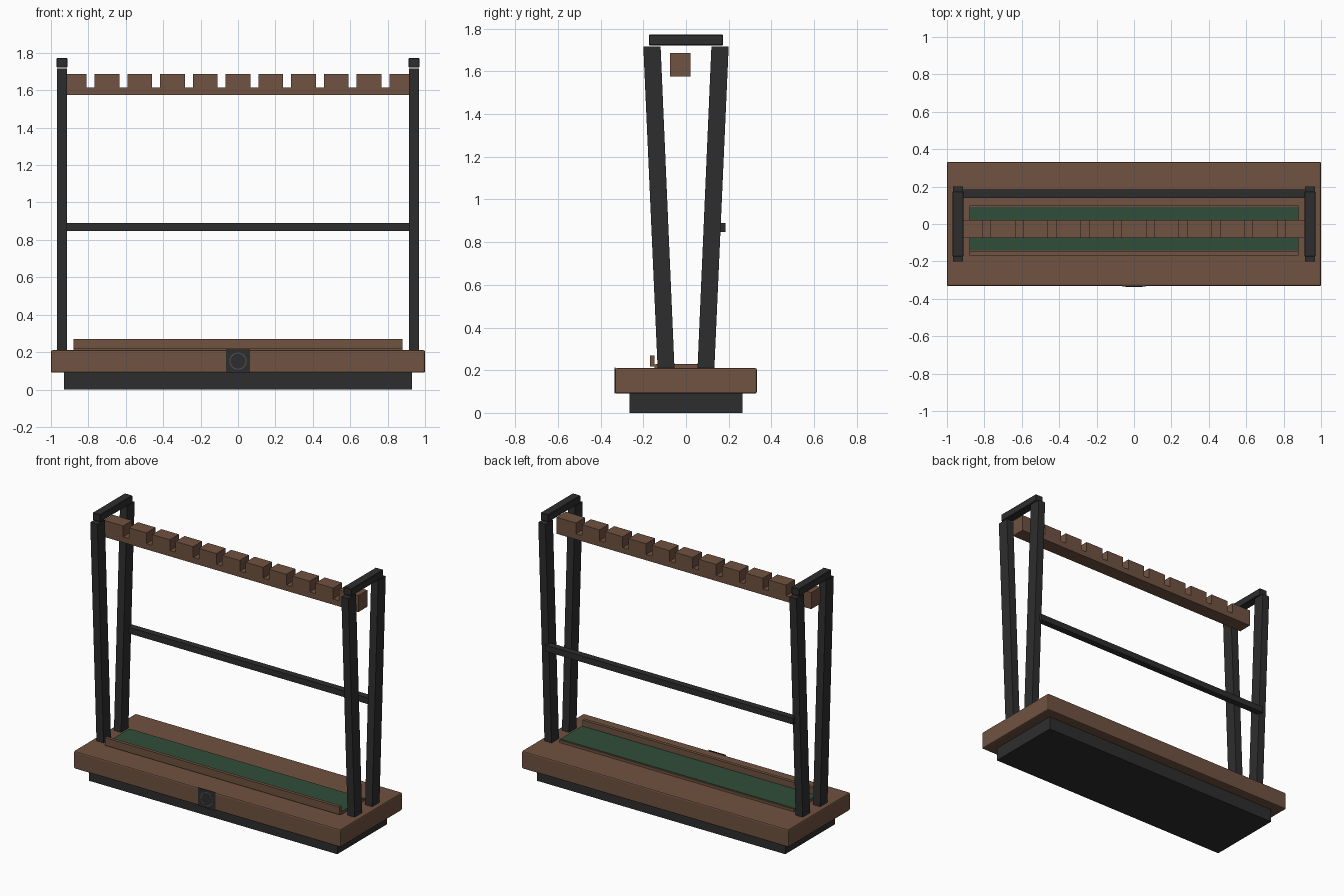
import bpy, bmesh, math

if "Cube" in bpy.data.objects:
    bpy.data.objects.remove(bpy.data.objects["Cube"])


def material(name, rgb):
    m = bpy.data.materials.new(name)
    m.diffuse_color = (*rgb, 1)
    m.use_nodes = True
    m.node_tree.nodes["Principled BSDF"].inputs["Base Color"].default_value = m.diffuse_color
    return m


WOOD = material("brown wood", (0.16, 0.085, 0.052))
STEEL = material("black steel", (0.027, 0.027, 0.028))
FELT = material("green felt", (0.030, 0.075, 0.042))
GREY = material("grey inlay", (0.075, 0.075, 0.072))


def finish(name, bm, mat, bevel=0.0, segments=1):
    bmesh.ops.recalc_face_normals(bm, faces=bm.faces)
    mesh = bpy.data.meshes.new(name)
    bm.to_mesh(mesh)
    bm.free()
    ob = bpy.data.objects.new(name, mesh)
    bpy.context.collection.objects.link(ob)
    mesh.materials.append(mat)
    if bevel:
        mod = ob.modifiers.new("soft_edges", 'BEVEL')
        mod.width = bevel
        mod.segments = segments
    return ob


def prism(name, x0, x1, profile, mat, bevel=0.0, segments=1):
    """Extrude a (y, z) profile along x."""
    bm = bmesh.new()
    face = bm.faces.new([bm.verts.new((x0, y, z)) for y, z in profile])
    ext = bmesh.ops.extrude_face_region(bm, geom=[face])["geom"]
    verts = [v for v in ext if isinstance(v, bmesh.types.BMVert)]
    bmesh.ops.translate(bm, verts=verts, vec=(x1 - x0, 0, 0))
    return finish(name, bm, mat, bevel, segments)


def box(name, x, y, z, mat, bevel=0.0, segments=1):
    profile = [(y[0], z[0]), (y[1], z[0]), (y[1], z[1]), (y[0], z[1])]
    return prism(name, x[0], x[1], profile, mat, bevel, segments)


# base: recessed plinth and wooden slab
box("plinth", (-0.93, 0.93), (-0.265, 0.265), (0, 0.09), STEEL)
box("base_slab", (-1, 1), (-0.332, 0.332), (0.09, 0.21), WOOD, 0.008, 2)

# butt tray with felt pad and front lip
box("tray", (-0.88, 0.88), (-0.147, 0.10), (0.21, 0.227), WOOD)
box("felt_pad", (-0.88, 0.88), (-0.142, 0.09), (0.226, 0.230), FELT)
box("tray_lip", (-0.88, 0.88), (-0.169, -0.147), (0.217, 0.269), WOOD)

# splayed end frames
for side, s in (("left", -1), ("right", 1)):
    xs = sorted((s * 0.915, s * 0.968))
    for end, d in (("front", -1), ("back", 1)):
        profile = [(d * 0.133, 0.21), (d * 0.054, 0.21),
                   (d * 0.119, 1.717), (d * 0.200, 1.717)]
        prism(f"{side}_{end}_leg", xs[0], xs[1], profile, STEEL)
    box(f"{side}_top_cap", sorted((s * 0.912, s * 0.97)), (-0.173, 0.173),
        (1.722, 1.772), STEEL, 0.003)

# rear cross rail
box("rear_rail", (-0.93, 0.93), (0.14, 0.184), (0.848, 0.89), STEEL)

# notched upper rest: ten slots between eleven blocks
END, PITCH, SLOT = 0.955, 0.175, 0.043
box("rest_bar", (-END, END), (-0.075, 0.022), (1.575, 1.614), WOOD)
slots = [(i - 4.5) * PITCH for i in range(10)]
starts = [-END] + [c + SLOT / 2 for c in slots]
stops = [c - SLOT / 2 for c in slots] + [END]
for i, span in enumerate(zip(starts, stops)):
    box(f"rest_block_{i + 1}", span, (-0.075, 0.022), (1.614, 1.687), WOOD)

# plain front plate with a thin ring
box("front_plate", (-0.064, 0.064), (-0.335, -0.33), (0.09, 0.213), STEEL)
bm = bmesh.new()
rings = []
for r in (0.040, 0.046):
    rings.append([bm.verts.new((r * math.cos(a), -0.3355, 0.152 + r * math.sin(a)))
                  for a in (math.tau * k / 32 for k in range(32))])
for k in range(32):
    n = (k + 1) % 32
    bm.faces.new((rings[0][k], rings[1][k], rings[1][n], rings[0][n]))
ext = bmesh.ops.extrude_face_region(bm, geom=bm.faces[:])["geom"]
bmesh.ops.translate(bm, verts=[v for v in ext if isinstance(v, bmesh.types.BMVert)],
                    vec=(0, 0.003, 0))
finish("plate_ring", bm, GREY)
